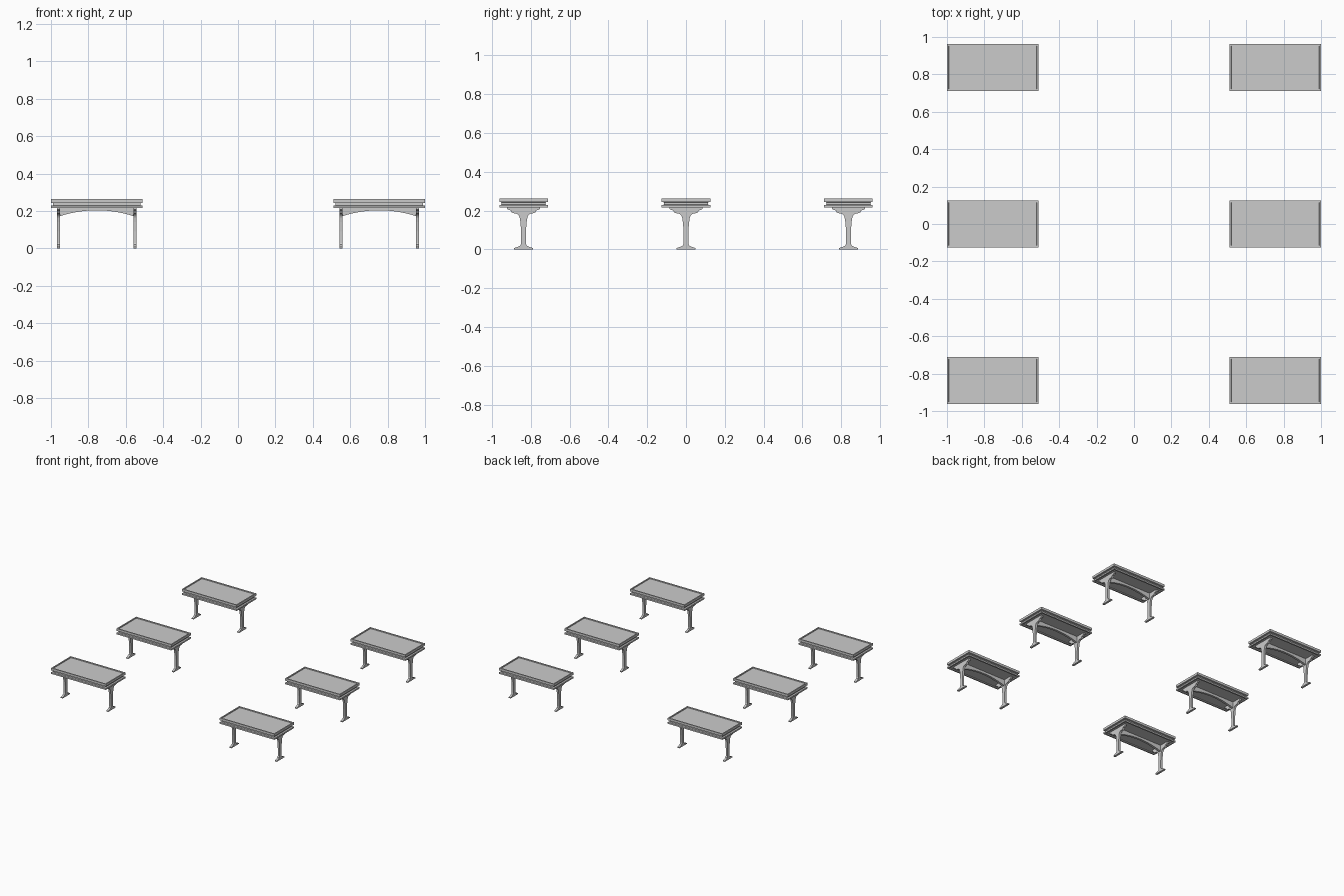
import bpy, bmesh
from mathutils import Vector

if "Cube" in bpy.data.objects:
    bpy.data.objects.remove(bpy.data.objects["Cube"])

LENGTH, DEPTH = 0.49, 0.25


def finish(bm, name):
    bmesh.ops.recalc_face_normals(bm, faces=bm.faces)
    mesh = bpy.data.meshes.new(name)
    bm.to_mesh(mesh)
    bm.free()
    return mesh


def stacked_rings(name, rings):
    """Loft rectangles given as (inset from the outer edge, z), capped at both ends."""
    bm = bmesh.new()
    loops = []
    for inset, z in rings:
        x, y = LENGTH / 2 - inset, DEPTH / 2 - inset
        loops.append([bm.verts.new(p) for p in
                      ((-x, -y, z), (x, -y, z), (x, y, z), (-x, y, z))])
    for a, b in zip(loops, loops[1:]):
        for i in range(4):
            j = (i + 1) % 4
            bm.faces.new((a[i], a[j], b[j], b[i]))
    bm.faces.new(loops[0])
    bm.faces.new(loops[-1])
    return finish(bm, name)


def plate(name, points, thickness, axis):
    """Extrude a flat outline symmetrically along x or y."""
    bm = bmesh.new()
    h = thickness / 2
    if axis == 'X':
        verts = [bm.verts.new((-h, u, z)) for u, z in points]
        move = Vector((thickness, 0, 0))
    else:
        verts = [bm.verts.new((u, -h, z)) for u, z in points]
        move = Vector((0, thickness, 0))
    face = bm.faces.new(verts)
    out = bmesh.ops.extrude_face_region(bm, geom=[face], use_keep_orig=True)
    bmesh.ops.translate(bm, vec=move, verts=[
        g for g in out['geom'] if isinstance(g, bmesh.types.BMVert)])
    return finish(bm, name)


def mirrored(half):
    return half + [(-u, z) for u, z in reversed(half)]


# Table top: grooved edge, thin raised rim, shallow recess beneath
top_mesh = stacked_rings("table_top", [
    (0.014, 0.222), (0.012, 0.216), (0.0, 0.216), (0.0, 0.228),
    (0.012, 0.230), (0.012, 0.242), (0.0, 0.244), (0.0, 0.263),
    (0.009, 0.263), (0.010, 0.257)])

# Leg: foot, slim stem flaring into a stepped bracket
leg_mesh = plate("leg", mirrored([
    (0.048, 0.0), (0.048, 0.007), (0.030, 0.013), (0.016, 0.020),
    (0.012, 0.030), (0.012, 0.090), (0.016, 0.140), (0.020, 0.165),
    (0.026, 0.177), (0.036, 0.184), (0.056, 0.187), (0.062, 0.192),
    (0.066, 0.200), (0.076, 0.203), (0.084, 0.208), (0.085, 0.224)]),
    0.017, 'X')

# Arched beam running between the legs
LEG_X = 0.204
arch = [(LEG_X * t, 0.204 - 0.034 * t * t)
        for t in [1 - i / 6 for i in range(7)]]
outline = [(LEG_X, 0.224)] + arch + [(-u, z) for u, z in reversed(arch[:-1])]
beam_mesh = plate("arched_beam", outline + [(-LEG_X, 0.224)], 0.018, 'Y')


def place(mesh, name, x, y):
    obj = bpy.data.objects.new(name, mesh)
    obj.location = (x, y, 0)
    bpy.context.collection.objects.link(obj)


# Six tables in two columns of three
for x in (-0.755, 0.755):
    for y in (-0.837, 0.0, 0.837):
        place(top_mesh, "table_top", x, y)
        place(beam_mesh, "arched_beam", x, y)
        for side in (-1, 1):
            place(leg_mesh, "leg", x + side * LEG_X, y)
